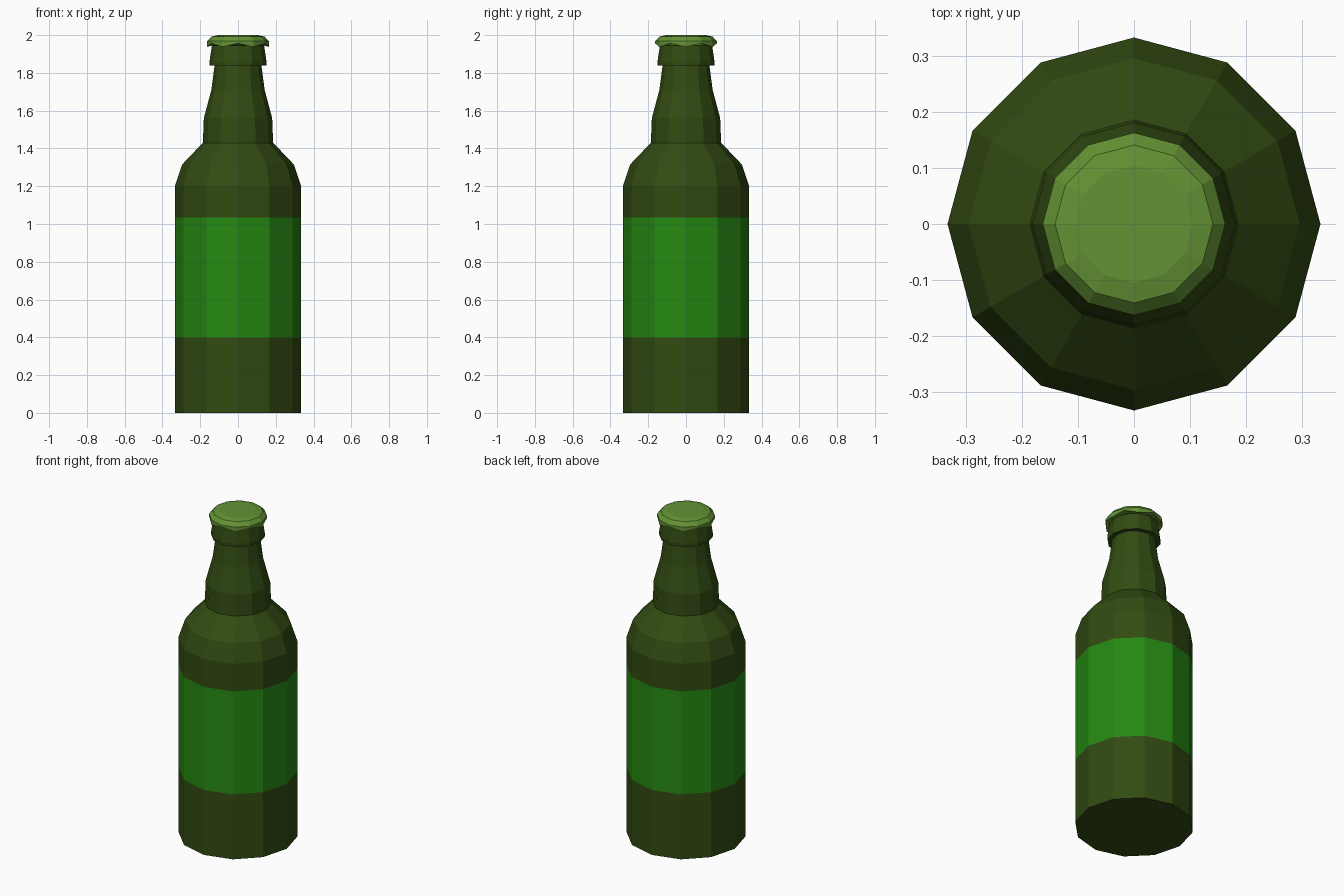
import bpy, bmesh, math

if "Cube" in bpy.data.objects:
    bpy.data.objects.remove(bpy.data.objects["Cube"])

SIDES = 12

def material(name, rgb):
    m = bpy.data.materials.new(name)
    m.diffuse_color = (*rgb, 1)
    m.use_nodes = True
    m.node_tree.nodes["Principled BSDF"].inputs["Base Color"].default_value = m.diffuse_color
    return m

glass = material("dark green glass", (0.032, 0.070, 0.006))
paper = material("green label", (0.019, 0.250, 0.006))
metal = material("light green cap", (0.125, 0.290, 0.034))

def lathe(name, profile, mats, wave=None):
    """Spin (radius, z) points into a closed faceted solid; wave lifts odd points."""
    bm = bmesh.new()
    rings = []
    for i, (r, z) in enumerate(profile):
        lift = (wave or {}).get(i, 0)
        rings.append([bm.verts.new((r * math.cos(2 * math.pi * k / SIDES),
                                    r * math.sin(2 * math.pi * k / SIDES),
                                    z + lift * (k % 2))) for k in range(SIDES)])
    for a, b in zip(rings, rings[1:]):
        for k in range(SIDES):
            n = (k + 1) % SIDES
            bm.faces.new((a[k], a[n], b[n], b[k]))
    bm.faces.new(rings[0][::-1])
    bm.faces.new(rings[-1])
    bmesh.ops.recalc_face_normals(bm, faces=bm.faces)
    me = bpy.data.meshes.new(name)
    bm.to_mesh(me)
    bm.free()
    for m in mats:
        me.materials.append(m)
    ob = bpy.data.objects.new(name, me)
    bpy.context.collection.objects.link(ob)
    return ob

# Bottle body, shoulder, neck and lip
bottle = lathe("bottle", [
    (0.333, 0), (0.333, 0.40), (0.333, 1.035), (0.333, 1.205),
    (0.296, 1.315), (0.186, 1.43), (0.181, 1.56), (0.141, 1.71),
    (0.124, 1.84), (0.150, 1.84), (0.151, 1.86), (0.138, 1.945)], [glass, paper])

# Label band coloured by height
for f in bottle.data.polygons:
    if 0.6 < f.center.z < 0.9:
        f.material_index = 1

# Crown cap with a wavy rim
lathe("cap", [(0.136, 1.945), (0.163, 1.938), (0.163, 1.968),
              (0.141, 1.992), (0.105, 2.0)], [metal], {0: 0.012, 1: 0.018})
